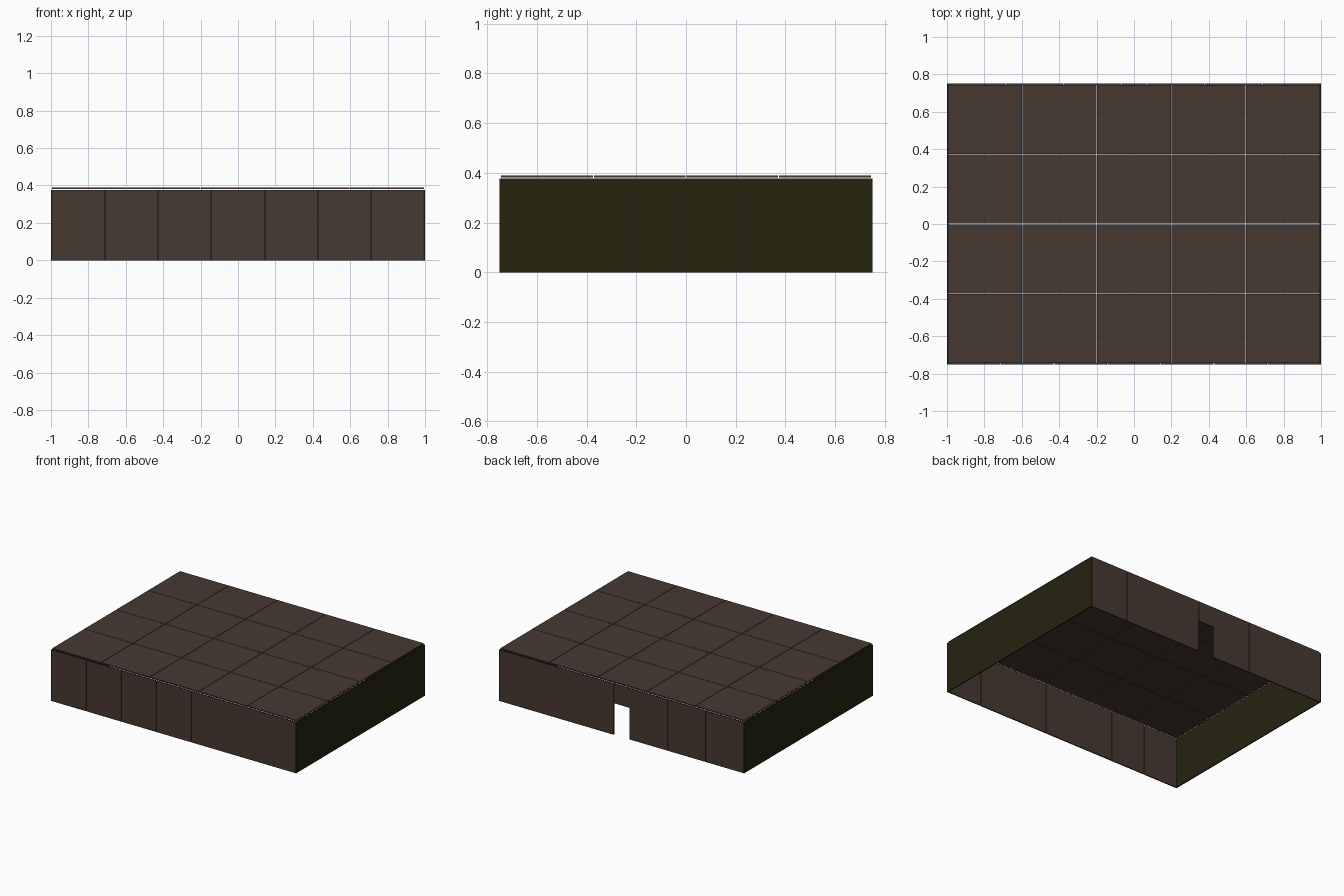
import bpy

if "Cube" in bpy.data.objects:
    bpy.data.objects.remove(bpy.data.objects["Cube"])


def material(name, rgb):
    m = bpy.data.materials.new(name)
    m.diffuse_color = (*rgb, 1)
    m.use_nodes = True
    m.node_tree.nodes["Principled BSDF"].inputs["Base Color"].default_value = m.diffuse_color
    return m


BROWN = material("dark brown panel", (0.062, 0.040, 0.031))
OLIVE = material("dark olive panel", (0.019, 0.018, 0.005))

HX, HY = 1.0, 0.75      # half extents
WALL_TOP = 0.377        # top of the walls
T = 0.008               # panel thickness
GAP = 0.003             # seam between panels


def box(name, x0, x1, y0, y1, z0, z1, mat):
    v = [(x, y, z) for z in (z0, z1) for y in (y0, y1) for x in (x0, x1)]
    f = [(0, 2, 3, 1), (4, 5, 7, 6), (0, 1, 5, 4),
         (2, 6, 7, 3), (0, 4, 6, 2), (1, 3, 7, 5)]
    me = bpy.data.meshes.new(name)
    me.from_pydata(v, [], f)
    me.materials.append(mat)
    ob = bpy.data.objects.new(name, me)
    bpy.context.collection.objects.link(ob)
    return ob


def spans(a, b, n):
    """Split a..b into n spans separated by seams."""
    w = (b - a) / n
    return [(a + i * w + (GAP / 2 if i else 0),
             a + (i + 1) * w - (GAP / 2 if i < n - 1 else 0)) for i in range(n)]


# Side walls, one plain panel each
box("left_wall", -HX, -HX + T, -HY, HY, 0, WALL_TOP, OLIVE)
box("right_wall", HX - T, HX, -HY, HY, 0, WALL_TOP, OLIVE)

# Front wall, seven panels
inner = HX - T / 4
for a, b in spans(-inner, inner, 7):
    box("front_wall_panel", a, b, -HY, -HY + T, 0, WALL_TOP, BROWN)

# Back wall, three panels on each side of the doorway
DOOR = 0.066
for lo, hi in ((-inner, -DOOR), (DOOR, inner)):
    for a, b in spans(lo, hi, 3):
        box("back_wall_panel", a, b, HY - T, HY, 0, WALL_TOP, BROWN)

# Lintel above the doorway
box("door_lintel", -DOOR + GAP, DOOR - GAP, HY - T, HY, 0.233, WALL_TOP, BROWN)

# Roof, five by four panels just above the walls
for x0, x1 in spans(-HX + 0.006, HX - 0.006, 5):
    for y0, y1 in spans(-HY + 0.006, HY - 0.006, 4):
        box("roof_panel", x0, x1, y0, y1, 0.380, 0.388, BROWN)
